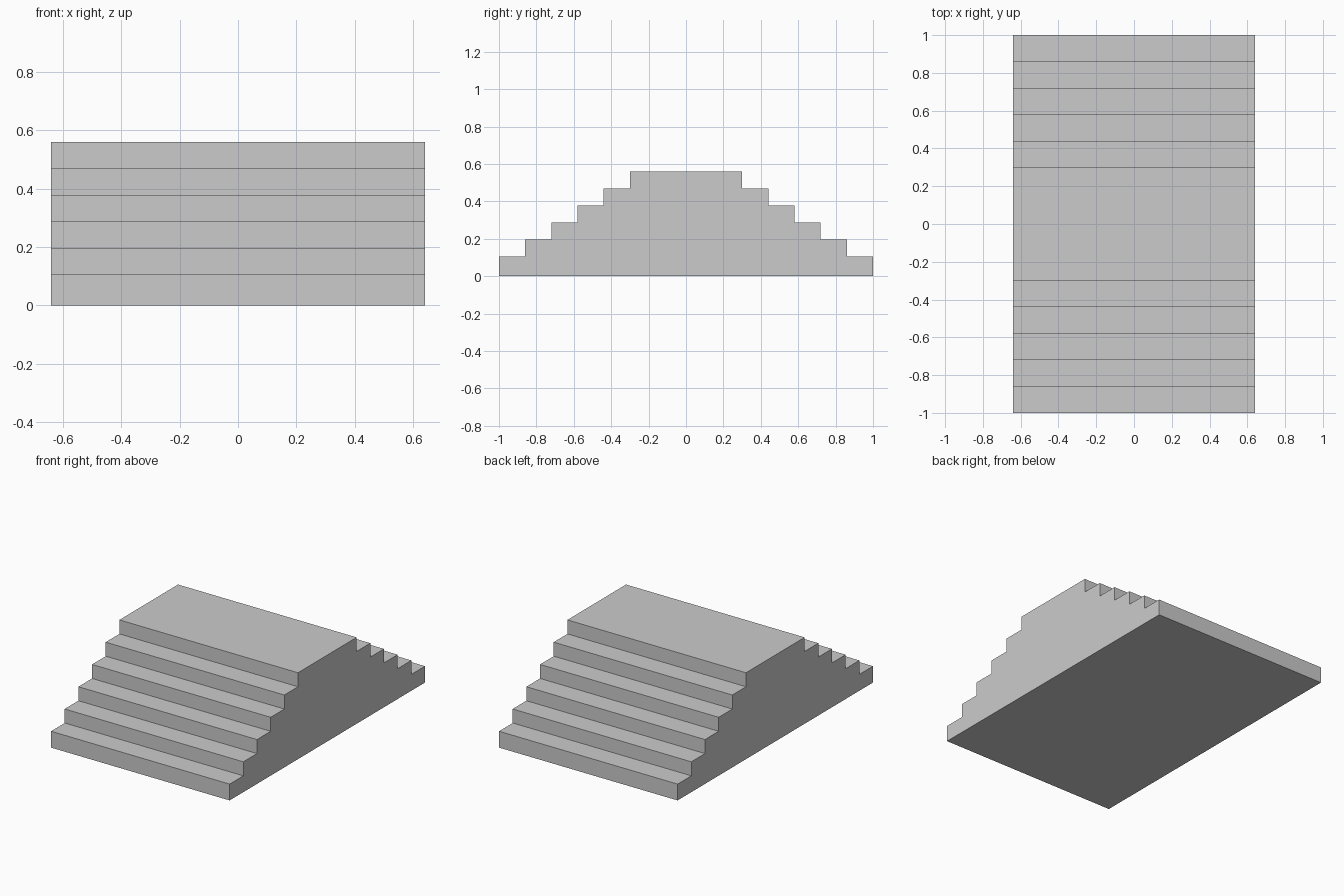
import bpy
import bmesh

cube = bpy.data.objects.get("Cube")
if cube:
    bpy.data.objects.remove(cube, do_unlink=True)

HALF_WIDTH = 0.64
STEPS = 6
TREAD = 0.14          # depth of each step
FIRST_RISE = 0.106    # the lowest step is slightly taller
RISE = 0.0908

# Plain grey stone
stone = bpy.data.materials.new("grey stone")
stone.use_nodes = True
grey = (0.6, 0.6, 0.6, 1)
stone.diffuse_color = grey
stone.node_tree.nodes["Principled BSDF"].inputs["Base Color"].default_value = grey

# Stepped side profile: climb the front, then mirror it down the back
front = []
for i in range(STEPS):
    y = -1 + i * TREAD
    front.append((y, 0 if i == 0 else FIRST_RISE + (i - 1) * RISE))
    front.append((y, FIRST_RISE + i * RISE))
profile = front + [(-y, z) for y, z in reversed(front)]

# Extrude the profile across the full width
bm = bmesh.new()
side = bm.faces.new([bm.verts.new((-HALF_WIDTH, y, z)) for y, z in profile])
extruded = bmesh.ops.extrude_face_region(bm, geom=[side])
moved = [v for v in extruded["geom"] if isinstance(v, bmesh.types.BMVert)]
bmesh.ops.translate(bm, verts=moved, vec=(2 * HALF_WIDTH, 0, 0))
bmesh.ops.recalc_face_normals(bm, faces=bm.faces)

mesh = bpy.data.meshes.new("double_staircase")
bm.to_mesh(mesh)
bm.free()
mesh.materials.append(stone)
staircase = bpy.data.objects.new("double_staircase", mesh)
bpy.context.collection.objects.link(staircase)
